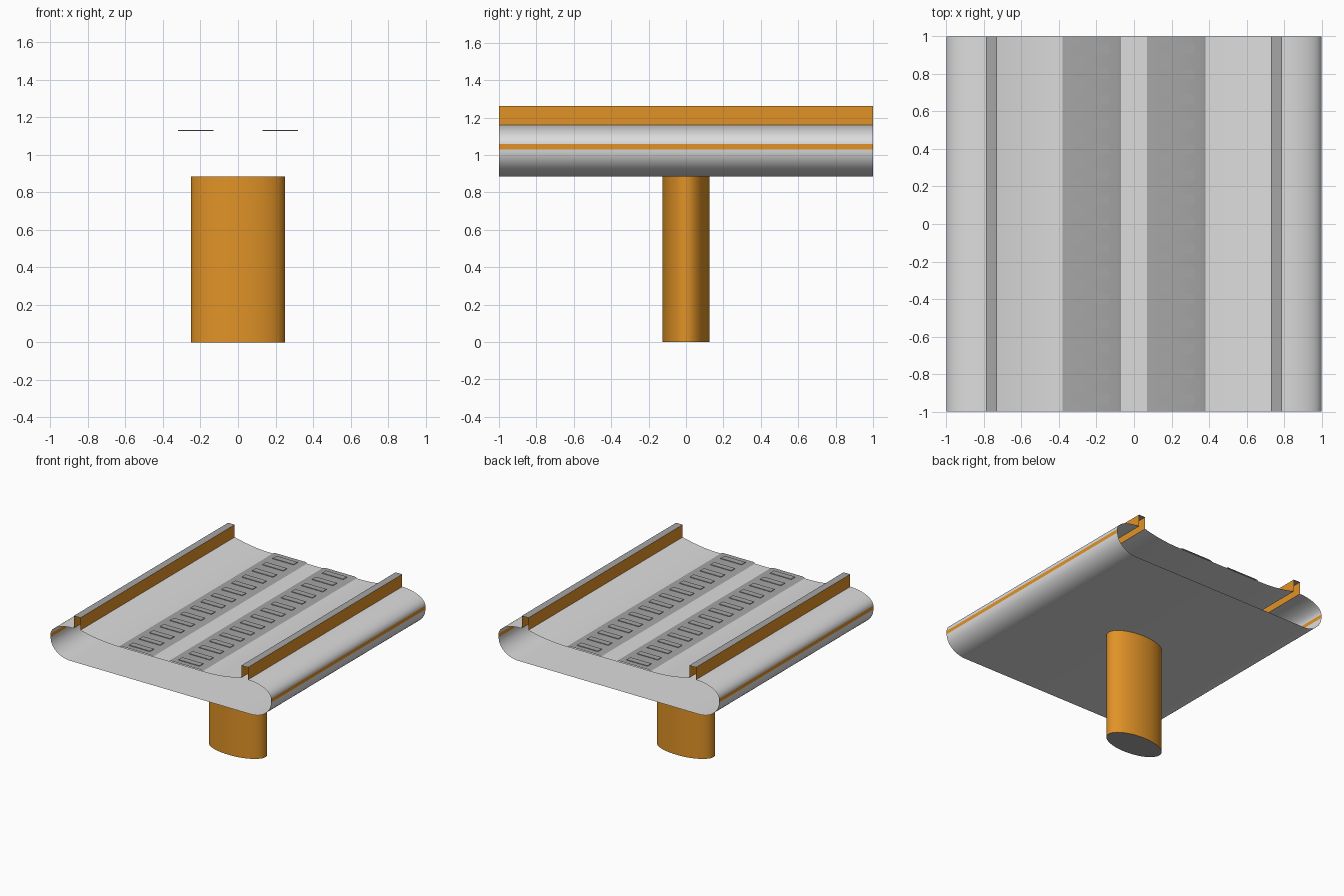
import bpy, bmesh, math

cube = bpy.data.objects.get("Cube")
if cube:
    bpy.data.objects.remove(cube, do_unlink=True)


def material(name, rgb):
    m = bpy.data.materials.new(name)
    m.use_nodes = True
    m.diffuse_color = (*rgb, 1)
    m.node_tree.nodes["Principled BSDF"].inputs["Base Color"].default_value = (*rgb, 1)
    return m


LIGHT = material("light_grey", (0.72, 0.72, 0.72))
DARK = material("mid_grey", (0.38, 0.38, 0.38))
ORANGE = material("orange", (0.75, 0.29, 0.02))


def finish(bm, name, *mats):
    me = bpy.data.meshes.new(name)
    bm.to_mesh(me)
    bm.free()
    ob = bpy.data.objects.new(name, me)
    bpy.context.collection.objects.link(ob)
    for m in mats:
        me.materials.append(m)
    bpy.ops.object.select_all(action='DESELECT')
    ob.select_set(True)
    bpy.context.view_layer.objects.active = ob
    bpy.ops.object.shade_smooth_by_angle(angle=math.radians(35))
    return ob


def sheet(name, profile, mat, side=1):
    """Sweep an open x-z profile along the whole length; side -1 mirrors it."""
    if side < 0:
        profile = [(-x, z) for x, z in reversed(profile)]
    bm = bmesh.new()
    rows = [[bm.verts.new((x, y, z)) for x, z in profile] for y in (-1, 1)]
    for i in range(len(profile) - 1):
        bm.faces.new((rows[0][i], rows[0][i + 1], rows[1][i + 1], rows[1][i]))
    return finish(bm, name, mat)


def arc(cx, cz, rx, rz, start, end, steps=14):
    angles = [math.radians(start + (end - start) * i / steps) for i in range(steps + 1)]
    return [(cx + rx * math.cos(a), cz + rz * math.sin(a)) for a in angles]


# Shell underside: flat floor with both rounded lower edges
right_curve = arc(0.82, 1.03, 0.18, 0.145, 0, -90)
left_curve = [(-x, z) for x, z in reversed(right_curve)]
sheet("lower_shell", right_curve + left_curve, LIGHT)

# Road deck, flat in the middle and rising to the barriers
DECK, EDGE = 1.118, 1.16
rise = [(0.4 + 0.33 * t / 10, DECK + (EDGE - DECK) * (t / 10) ** 2) for t in range(11)]
sheet("deck", [(-x, z) for x, z in reversed(rise)] + rise, LIGHT)

for side, label in ((1, "left"), (-1, "right")):
    # Rounded upper edge and the accent line at its tip
    sheet(label + "_upper_edge", arc(0.79, 1.06, 0.21, 0.10, 90, 0), LIGHT, side)
    sheet(label + "_accent_line", [(1.0, 1.06), (1.0, 1.03)], ORANGE, side)

    # Barrier: open channel with a grey cap
    sheet(label + "_barrier_inner", [(0.73, EDGE), (0.73, 1.262)], ORANGE, side)
    sheet(label + "_barrier_outer", [(0.79, 1.262), (0.79, EDGE)], ORANGE, side)
    sheet(label + "_barrier_cap", [(0.73, 1.262), (0.79, 1.262)], DARK, side)

    # Track bed with low bevelled sides
    sheet(label + "_track_bed",
          [(0.07, 1.121), (0.09, 1.128), (0.36, 1.128), (0.38, 1.121)], DARK, side)

    # Cross ties
    bm = bmesh.new()
    for i in range(15):
        tie = bmesh.ops.create_cube(bm, size=1)["verts"]
        bmesh.ops.scale(bm, verts=tie, vec=(0.19, 0.05, 0.006))
        bmesh.ops.translate(bm, verts=tie, vec=(side * 0.225, (i - 7) * 0.133, 1.13))
    finish(bm, label + "_track_ties", DARK)

# Oval support column with a grey base
bm = bmesh.new()
bmesh.ops.create_cone(bm, cap_ends=True, segments=48, radius1=1, radius2=1, depth=1)
bmesh.ops.translate(bm, verts=bm.verts, vec=(0, 0, 0.5))
bmesh.ops.scale(bm, verts=bm.verts, vec=(0.25, 0.125, 0.884))
bm.normal_update()
for f in bm.faces:
    f.material_index = int(abs(f.normal.z) > 0.5)
finish(bm, "support_column", ORANGE, DARK)
